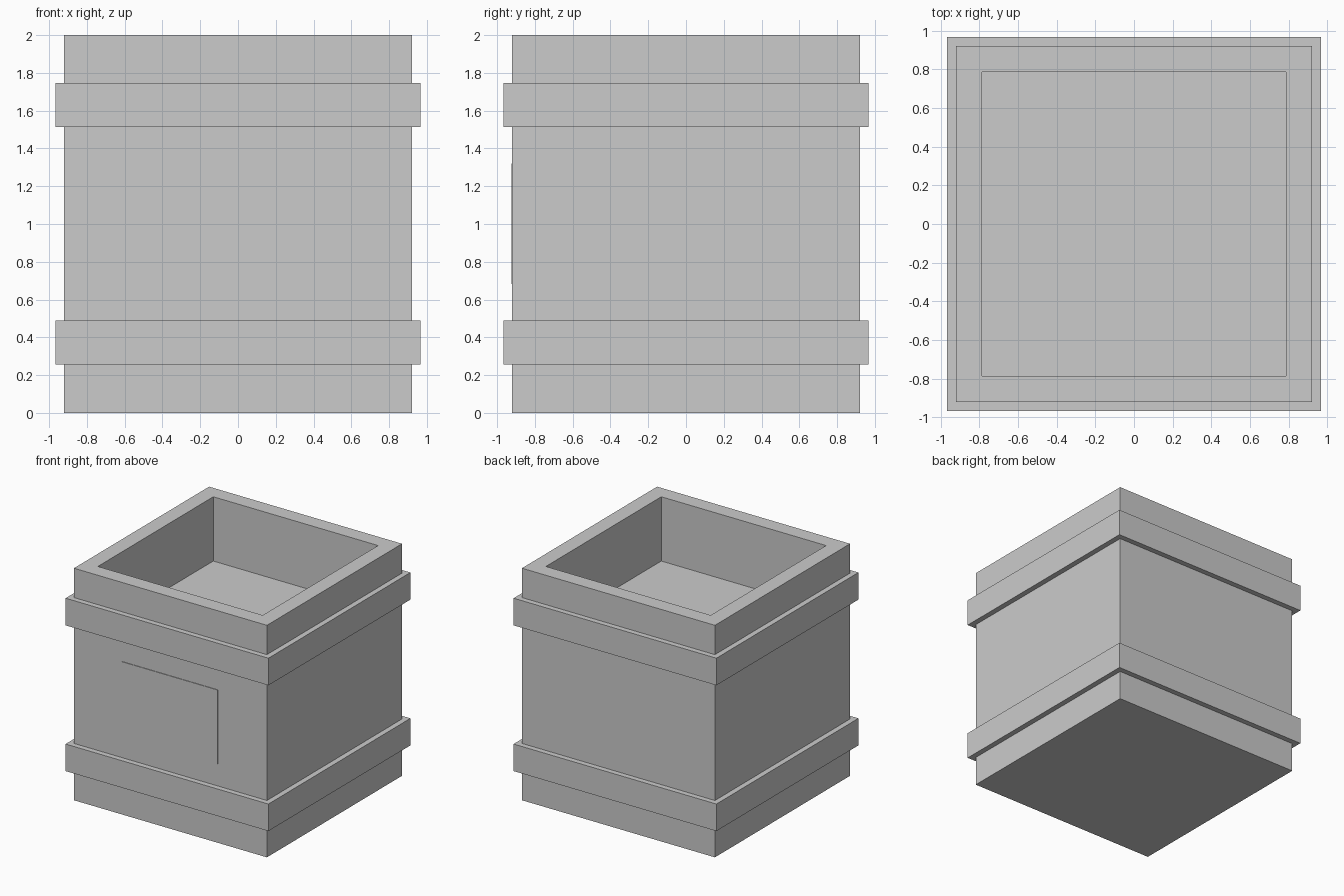
import bpy, bmesh

if "Cube" in bpy.data.objects:
    bpy.data.objects.remove(bpy.data.objects["Cube"])

BODY, INNER, BAND = 0.92, 0.786, 0.967   # half widths
FLOOR = 1.446                            # height of the inner floor


def finish(name, bm):
    bmesh.ops.recalc_face_normals(bm, faces=bm.faces)
    mesh = bpy.data.meshes.new(name)
    bm.to_mesh(mesh)
    bm.free()
    obj = bpy.data.objects.new(name, mesh)
    bpy.context.collection.objects.link(obj)
    return obj


def square_loops(name, profile, closed):
    """Sweep a (half width, z) profile around a square; cap the ends if open."""
    bm = bmesh.new()
    rings = [[bm.verts.new((sx * r, sy * r, z))
              for sx, sy in ((-1, -1), (1, -1), (1, 1), (-1, 1))]
             for r, z in profile]
    pairs = list(zip(rings, rings[1:]))
    if closed:
        pairs.append((rings[-1], rings[0]))
    else:
        bm.faces.new(rings[0])
        bm.faces.new(rings[-1])
    for a, b in pairs:
        for i in range(4):
            j = (i + 1) % 4
            bm.faces.new((a[i], a[j], b[j], b[i]))
    return finish(name, bm)


# Crate body with recessed top
square_loops("crate_body",
             [(BODY, 0), (BODY, 2), (INNER, 2), (INNER, FLOOR)], False)

# Two bands around the body
for name, z0, z1 in (("lower_band", 0.257, 0.49), ("upper_band", 1.513, 1.747)):
    square_loops(name, [(BODY, z0), (BAND, z0), (BAND, z1), (BODY, z1)], True)

# Thin plate on the front
bm = bmesh.new()
bmesh.ops.create_cube(bm, size=1)
bmesh.ops.scale(bm, vec=(0.912, 0.005, 0.636), verts=bm.verts)
bmesh.ops.translate(bm, vec=(-0.002, -BODY - 0.0025, 1.001), verts=bm.verts)
finish("front_plate", bm)
